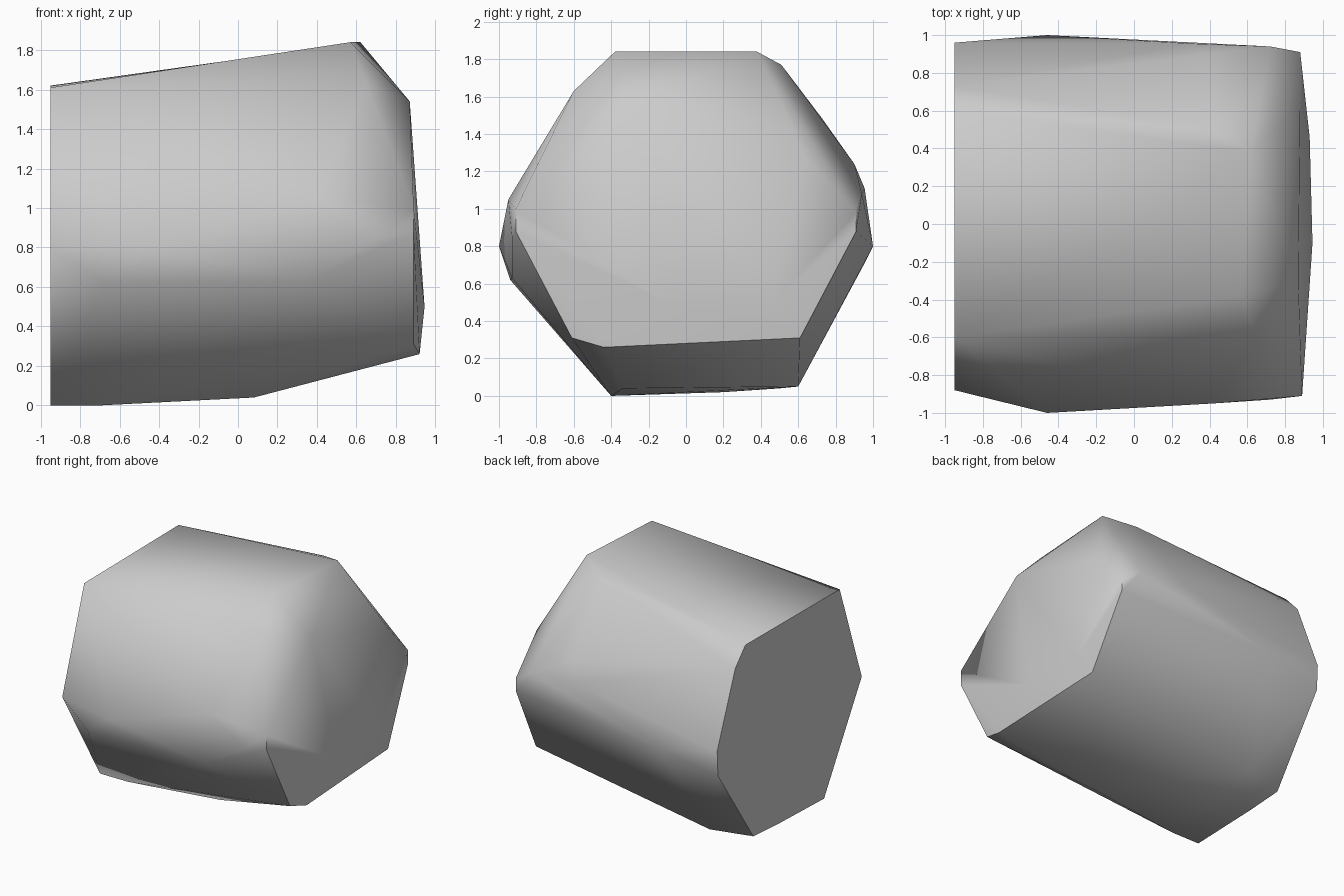
import bpy
import bmesh
from math import radians
from mathutils import Vector


def remove_default_cube():
    cube = bpy.data.objects.get("Cube")
    if cube is not None:
        bpy.data.objects.remove(cube, do_unlink=True)


def make_material(name, color):
    material = bpy.data.materials.new(name)
    material.use_nodes = True
    material.diffuse_color = color
    shader = material.node_tree.nodes["Principled BSDF"]
    shader.inputs["Base Color"].default_value = color
    return material


def convex_block(name, corners, material):
    """Wrap a convex skin around the corners and merge nearly flat facets."""
    mesh = bpy.data.meshes.new(name)
    bm = bmesh.new()
    for corner in corners:
        bm.verts.new(corner)
    hull = bmesh.ops.convex_hull(bm, input=bm.verts[:])
    unused = {item for item in hull["geom_interior"] + hull["geom_unused"]
              if isinstance(item, bmesh.types.BMVert)}
    bmesh.ops.delete(bm, geom=list(unused), context="VERTS")
    bmesh.ops.dissolve_limit(bm, angle_limit=radians(1.5),
                             verts=bm.verts[:], edges=bm.edges[:])
    bmesh.ops.recalc_face_normals(bm, faces=bm.faces[:])
    bm.to_mesh(mesh)
    bm.free()
    block = bpy.data.objects.new(name, mesh)
    bpy.context.collection.objects.link(block)
    mesh.materials.append(material)
    return block


def smooth_soft_edges(block, angle):
    bpy.ops.object.select_all(action="DESELECT")
    block.select_set(True)
    bpy.context.view_layer.objects.active = block
    bpy.ops.object.shade_smooth_by_angle(angle=radians(angle))


remove_default_cube()
stone_grey = make_material("stone grey", (0.6, 0.6, 0.6, 1))

# Flat cut end, given as (y, z) outline
cut_end = [(-.6, 1.61), (.6, 1.62), (.73, 1.48), (.96, .9), (.95, .7),
           (.5, .04), (.2, .02), (-.4, 0), (-.88, .8)]
# Broad far end, standing nearly upright
far_end = [(.89, -.91, 1), (.89, -.91, .88), (.89, -.61, .31),
           (.92, -.44, .26), (.945, -.1, .5), (.93, .46, .5),
           (.91, .61, .31), (.88, .91, .88), (.88, .91, .98)]
# Sloped bevel above the far end
bevel = [(.57, -.38, 1.84), (.62, .38, 1.84), (.65, -.6, 1.63),
         (.87, -.3, 1.54), (.88, .64, 1.27)]
# Bulges along the front and back flanks
front_flank = [(-.46, -1, .8), (.42, -.95, 1.05), (-.68, -.94, .62),
               (.35, -.93, .63), (.72, -.93, .85)]
back_flank = [(-.46, 1, .8), (.3, .955, 1.11), (.4, .9, 1.24),
              (.72, .94, 1.08), (.4, .51, 1.77)]
# Lower edge and underside
underside = [(-.63, .6, .05), (-.7, -.4, 0), (.08, -.34, .04)]

corners = [Vector((-.95, y, z)) for y, z in cut_end]
for group in (far_end, bevel, front_flank, back_flank, underside):
    corners.extend(Vector(corner) for corner in group)

stone = convex_block("stone_block", corners, stone_grey)
smooth_soft_edges(stone, 60)
